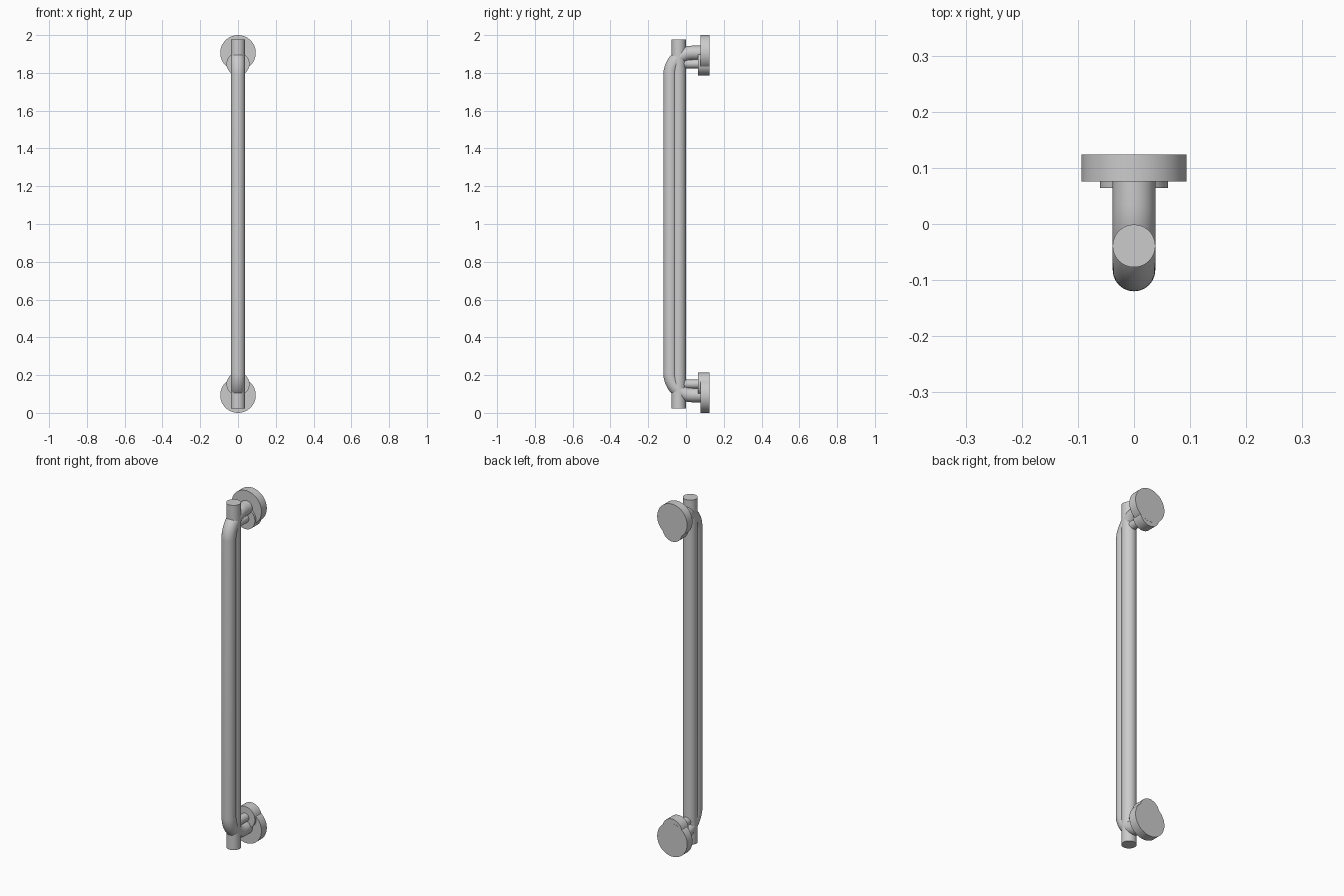
import bpy
import math

if "Cube" in bpy.data.objects:
    bpy.data.objects.remove(bpy.data.objects["Cube"])

R_BAR = 0.038      # radius of both long bars
Y_BAR = -0.039     # straight bar axis
Y_GRIP = -0.082    # bent grip axis
Y_BACK = 0.124     # wall side of the mounts
Z_MID = 1.0


def smooth(ob):
    bpy.ops.object.select_all(action='DESELECT')
    ob.select_set(True)
    bpy.context.view_layer.objects.active = ob
    bpy.ops.object.shade_smooth_by_angle(angle=math.radians(35))


def cylinder(name, radius, start, end, verts=64):
    """Cylinder between two points lying on a line along y or z."""
    length = math.dist(start, end)
    along_y = abs(end[1] - start[1]) > 1e-6
    mid = [(a + b) / 2 for a, b in zip(start, end)]
    bpy.ops.mesh.primitive_cylinder_add(
        vertices=verts, radius=radius, depth=length, location=mid,
        rotation=(math.pi / 2 if along_y else 0, 0, 0))
    ob = bpy.context.object
    ob.name = name
    smooth(ob)
    return ob


# Straight vertical bar
cylinder("straight_bar", R_BAR, (0, Y_BAR, 0.022), (0, Y_BAR, 1.978))

# Bent grip: vertical run with a quarter bend back to each wall mount
bend, z_off = 0.117, 0.906
upper = [(0.1, z_off)]
for i in range(17):
    a = math.pi / 2 * (1 + i / 16)
    upper.append((Y_GRIP + bend + bend * math.cos(a),
                  z_off - bend + bend * math.sin(a)))
path = [(y, Z_MID + z) for y, z in upper]
path += [(y, Z_MID - z) for y, z in reversed(upper)]
curve = bpy.data.curves.new("bent_grip", 'CURVE')
curve.dimensions = '3D'
curve.bevel_depth = R_BAR
curve.bevel_resolution = 10
curve.use_fill_caps = True
spline = curve.splines.new('POLY')
spline.points.add(len(path) - 1)
for p, (y, z) in zip(spline.points, path):
    p.co = (0, y, z, 1)
grip = bpy.data.objects.new("bent_grip", curve)
bpy.context.collection.objects.link(grip)
bpy.ops.object.select_all(action='DESELECT')
grip.select_set(True)
bpy.context.view_layer.objects.active = grip
bpy.ops.object.convert(target='MESH')
smooth(bpy.context.object)

# Wall mounts at both ends: large rose, small rose and its short stem
for label, side in (("upper", 1), ("lower", -1)):
    z_big = Z_MID + side * 0.906
    z_small = Z_MID + side * 0.848
    cylinder(label + "_large_rose", 0.094, (0, 0.076, z_big), (0, Y_BACK, z_big))
    cylinder(label + "_small_rose", 0.061, (0, 0.064, z_small), (0, Y_BACK - 0.0005, z_small))
    cylinder(label + "_stem", 0.024, (0, Y_BAR, z_small), (0, 0.07, z_small), 40)
